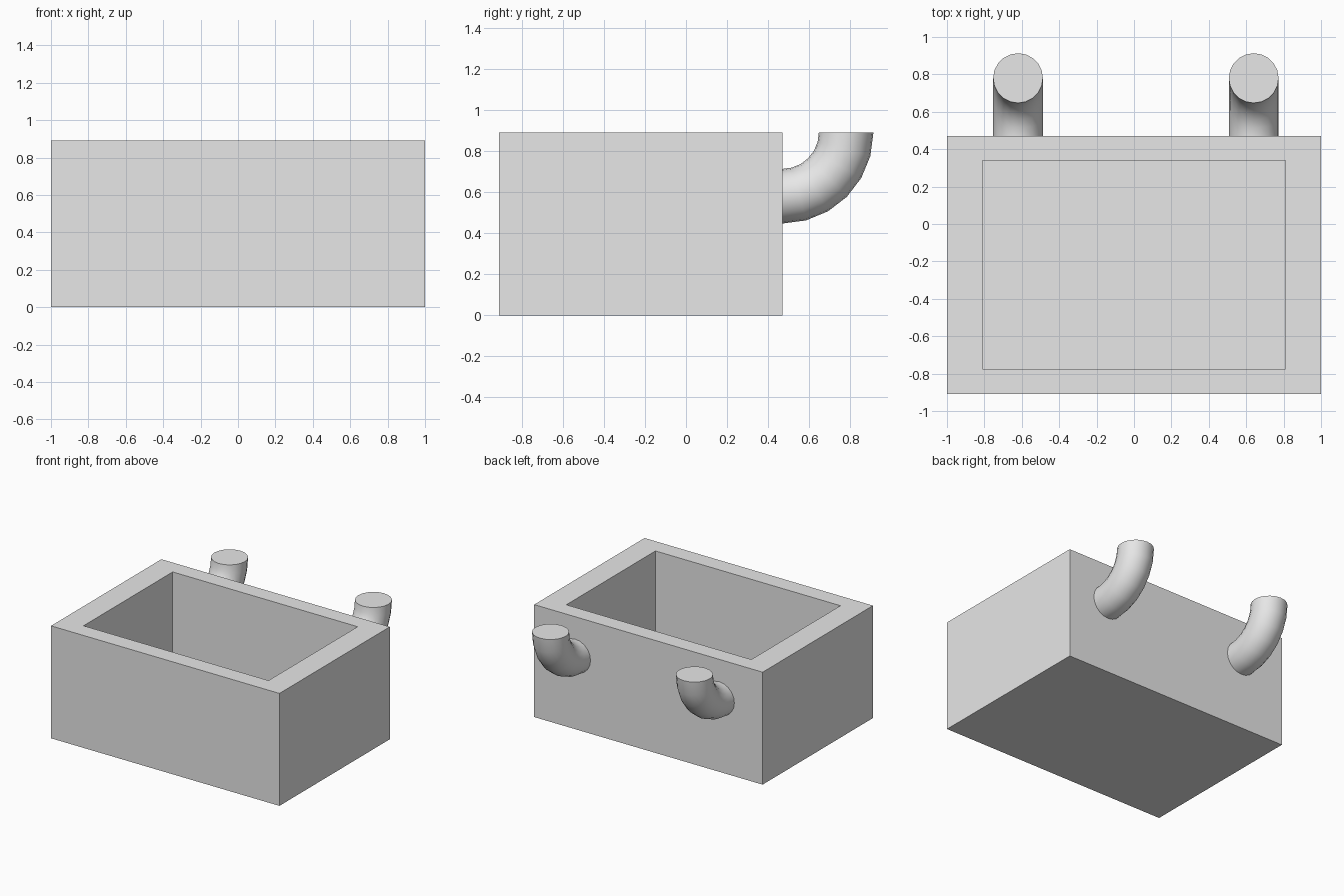
import bpy
import bmesh
from math import sin, cos, pi

default = bpy.data.objects.get("Cube")
if default:
    bpy.data.objects.remove(default, do_unlink=True)

GREY = (0.8, 0.8, 0.8, 1)
grey = bpy.data.materials.new("plain grey")
grey.use_nodes = True
grey.diffuse_color = GREY
for node in grey.node_tree.nodes:
    if node.type == "BSDF_PRINCIPLED":
        node.inputs["Base Color"].default_value = GREY

HEIGHT, FRONT, BACK = 0.89, -0.91, 0.47
FLOOR = 0.13


def finish(name, bm):
    """Turn a bmesh into a named grey object."""
    bmesh.ops.recalc_face_normals(bm, faces=bm.faces)
    mesh = bpy.data.meshes.new(name)
    bm.to_mesh(mesh)
    bm.free()
    mesh.materials.append(grey)
    obj = bpy.data.objects.new(name, mesh)
    bpy.context.collection.objects.link(obj)
    return obj


# Open box: inset the top face, then sink it to make the cavity
bm = bmesh.new()
bmesh.ops.create_cube(bm, size=1)
for v in bm.verts:
    v.co.x *= 2
    v.co.y = BACK if v.co.y > 0 else FRONT
    v.co.z = HEIGHT if v.co.z > 0 else 0
bm.normal_update()
top = max(bm.faces, key=lambda f: f.calc_center_median().z)
bmesh.ops.inset_individual(bm, faces=[top], thickness=0.13)
for v in top.verts:
    v.co.x = 0.81 if v.co.x > 0 else -0.81
    v.co.y = 0.34 if v.co.y > 0 else -0.775
bm.normal_update()
bmesh.ops.inset_individual(bm, faces=[top], thickness=0, depth=FLOOR - HEIGHT)
finish("box", bm)


# Curved pipes: a round section swept through a quarter turn
def pipe(name, x, bend=0.31, radius=0.133, sides=20, steps=6):
    bm = bmesh.new()
    # Each station is (y, z, turn); the first is sunk into the wall
    stations = [(BACK - 0.04, HEIGHT - bend, 0)]
    for i in range(steps + 1):
        a = pi / 2 * i / steps
        stations.append((BACK + bend * sin(a), HEIGHT - bend * cos(a), a))
    rings = []
    for y, z, a in stations:
        ring = []
        for k in range(sides):
            t = 2 * pi * k / sides
            u, w = radius * cos(t), radius * sin(t)
            ring.append(bm.verts.new((x + u, y - w * sin(a), z + w * cos(a))))
        rings.append(ring)
    for r, s in zip(rings, rings[1:]):
        for k in range(sides):
            n = (k + 1) % sides
            bm.faces.new((r[k], r[n], s[n], s[k]))
    bm.faces.new(rings[0])
    bm.faces.new(rings[-1])
    obj = finish(name, bm)
    # Smooth wall, flat end caps
    for p in obj.data.polygons:
        p.use_smooth = len(p.vertices) == 4
    for e in obj.data.edges:
        caps = (set(range(sides)), set(range(sides * steps + sides, sides * (steps + 2))))
        e.use_edge_sharp = any(set(e.vertices) <= c for c in caps)


pipe("right_pipe", -0.62)
pipe("left_pipe", 0.64)
